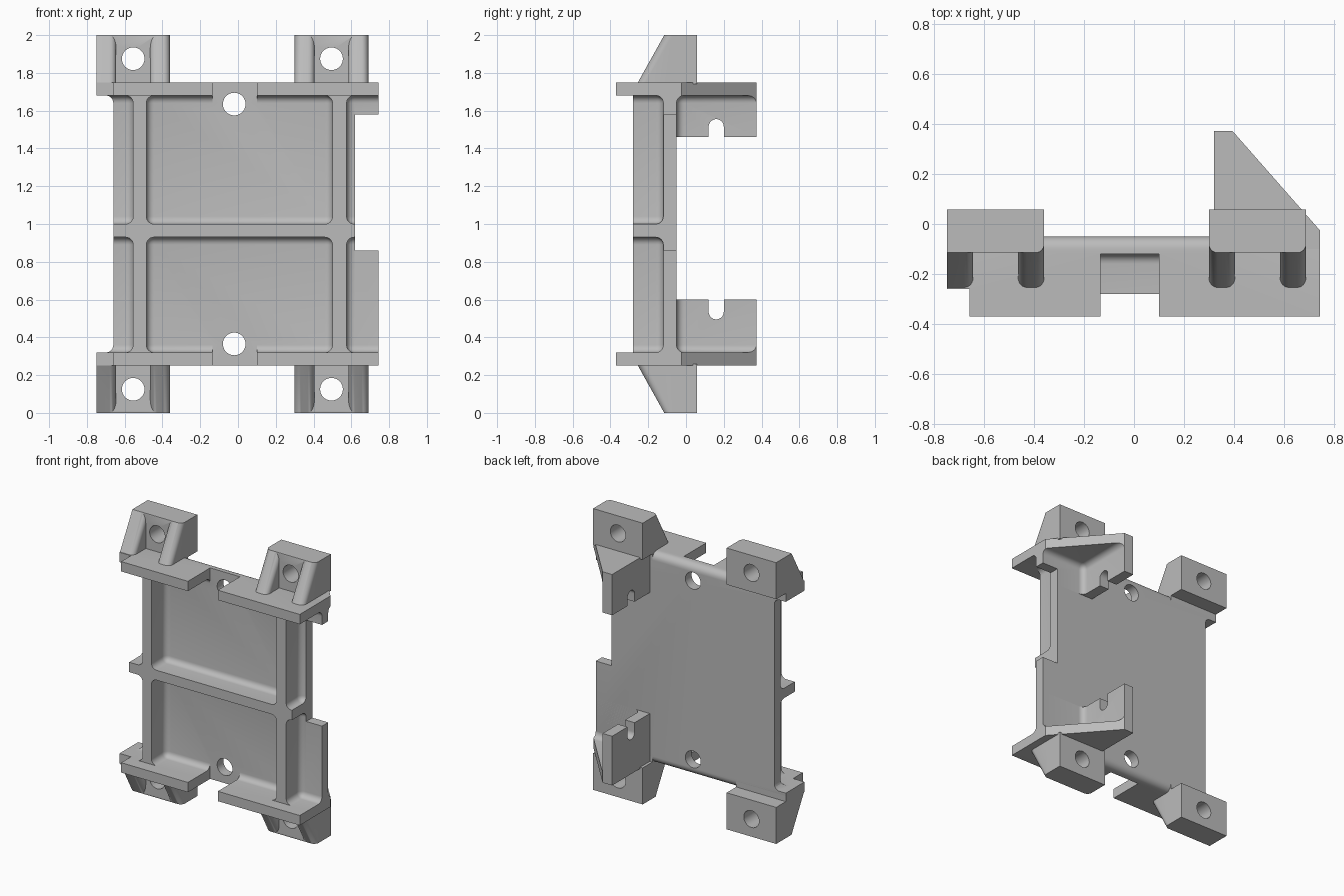
import bpy, bmesh, math
from mathutils import Matrix, Vector

if "Cube" in bpy.data.objects:
    bpy.data.objects.remove(bpy.data.objects["Cube"], do_unlink=True)

grey = bpy.data.materials.new("plain_grey")
grey.use_nodes = True
grey.diffuse_color = (0.5, 0.5, 0.5, 1)
grey.node_tree.nodes["Principled BSDF"].inputs["Base Color"].default_value = (0.5, 0.5, 0.5, 1)


def finish(name, bm):
    bmesh.ops.recalc_face_normals(bm, faces=bm.faces)
    mesh = bpy.data.meshes.new(name)
    bm.to_mesh(mesh)
    bm.free()
    mesh.materials.append(grey)
    ob = bpy.data.objects.new(name, mesh)
    bpy.context.collection.objects.link(ob)
    return ob


def prism(name, points, axis, lo, hi, radius=0, rule=None):
    """Extrude an outline along x or z, rounding the edges picked by rule."""
    bm = bmesh.new()
    place = (lambda p, t: (t, p[0], p[1])) if axis == "x" else (lambda p, t: (p[0], p[1], t))
    face = bm.faces.new([bm.verts.new(place(p, lo)) for p in points])
    moved = bmesh.ops.extrude_face_region(bm, geom=[face])["geom"]
    shift = Vector(place((0, 0), hi - lo))
    bmesh.ops.translate(bm, vec=shift, verts=[v for v in moved if isinstance(v, bmesh.types.BMVert)])
    bmesh.ops.recalc_face_normals(bm, faces=bm.faces)
    if radius:
        edges = [e for e in bm.edges if rule is None or rule(e.verts[0].co, e.verts[1].co)]
        bmesh.ops.bevel(bm, geom=edges, offset=radius, segments=6, profile=0.5, affect="EDGES")
    return finish(name, bm)


def box(name, x, y, z, radius=0, rule=None):
    (y0, y1), (z0, z1) = y, sorted(z)
    return prism(name, [(y0, z0), (y1, z0), (y1, z1), (y0, z1)], "x", x[0], x[1], radius, rule)


def cylinder(name, centre, radius, depth, axis):
    bm = bmesh.new()
    turn = Matrix.Rotation(math.pi / 2, 4, axis)
    bmesh.ops.create_cone(bm, cap_ends=True, segments=40, radius1=radius, radius2=radius,
                          depth=depth, matrix=Matrix.Translation(centre) @ turn)
    return finish(name, bm)


def combine(ob, other, operation="DIFFERENCE"):
    mod = ob.modifiers.new("cut", "BOOLEAN")
    mod.operation, mod.object, mod.solver = operation, other, "EXACT"
    bpy.context.view_layer.objects.active = ob
    bpy.ops.object.modifier_apply(modifier=mod.name)
    bpy.data.objects.remove(other, do_unlink=True)


def smooth(ob):
    bpy.ops.object.select_all(action="DESELECT")
    ob.select_set(True)
    bpy.context.view_layer.objects.active = ob
    bpy.ops.object.shade_smooth_by_angle(angle=math.radians(35))


BACK, FLOOR, RIB, FRONT = -0.05, -0.12, -0.28, -0.37
LOW, HIGH = 0.32, 1.68
FILLET = 0.04


def side_notch():
    return box("cutter", (0.62, 1), (-1, 1), (0.86, 1.58))


# Tray: a solid block with rounded pockets, leaving plate, ribs and flanges
tray = box("ribbed_plate", (-0.75, 0.745), (FRONT, BACK), (0.25, 1.75), 0.05,
           lambda a, b: abs(a.y - BACK) < 0.001 and abs(b.y - BACK) < 0.001 and abs(a.z - b.z) < 0.001)
combine(tray, box("cutter", (-1, 1), (-1, RIB), (LOW, HIGH)))
for columns in ((-1, -0.555), (-0.485, 0.50), (0.575, 1)):
    for rows in ((LOW, 0.93), (1.0, HIGH)):
        combine(tray, box("cutter", columns, (-0.8, FLOOR), rows, FILLET))

# Open sides, stepped flange ends, middle gaps and round holes
combine(tray, box("cutter", (-1.2, -0.66), (-1, 1), (LOW, HIGH), FILLET))
combine(tray, side_notch())
combine(tray, box("cutter", (-1, -0.66), (-1, -0.26), (-1, 3)))
for s in (-1, 1):
    combine(tray, box("cutter", (-0.135, 0.10), (-1, FLOOR), (1 + s * 0.6, 1 + s * 0.9)))
    combine(tray, cylinder("cutter", (-0.02, 0, 1 + s * 0.635), 0.06, 1, "X"))
smooth(tray)


def mount(name, x0, s, outer_sharp):
    """Drilled lug with two sloping gussets."""
    x1 = x0 + 0.39
    z = lambda h: 1 + s * h
    lug = box(name, (x0, x1), (-0.115, 0.058), (z(0.74), z(1)), 0.035,
              lambda a, b: a.y < -0.1 and b.y < -0.1 and abs(a.x - b.x) < 0.001
              and not (outer_sharp and a.x < x0 + 0.01))
    combine(lug, box("filler", (x0, x1), (-0.11, BACK), (z(0.69), z(0.76))), "UNION")
    outline = [(-0.26, z(0.74)), (-0.115, z(1)), (-0.07, z(1)), (-0.07, z(0.74))]
    for i, start in enumerate((x0, x1 - 0.105)):
        sharp = outer_sharp and i == 0
        rounded = lambda a, b: (abs(a.x - b.x) < 0.001 and abs(a.z - b.z) > 0.2
                                and max(a.y, b.y) < -0.1 and not (sharp and a.x < x0 + 0.01))
        combine(lug, prism("gusset", outline, "x", start, start + 0.105, 0.035, rounded), "UNION")
    combine(lug, cylinder("cutter", ((x0 + x1) / 2, 0, z(0.875)), 0.06, 1, "X"))
    smooth(lug)


for s, level in ((1, "upper"), (-1, "lower")):
    mount(level + "_right_mount", -0.75, s, True)
    mount(level + "_left_mount", 0.30, s, False)

# Rear brackets: slotted wall braced by a triangular shelf
shelf = [(0.32, -0.11), (0.745, -0.11), (0.745, -0.025), (0.395, 0.373), (0.32, 0.373)]
for s, level, reach, slot in ((1, "upper", 0.46, 0.515), (-1, "lower", 0.40, 0.465)):
    z = lambda h: 1 + s * h
    lo, hi = sorted((z(reach), z(0.75)))
    bracket = prism(level + "_rear_bracket", shelf, "z", lo, hi)
    combine(bracket, box("cutter", (0.395, 1.2), (BACK, 1), (z(0.1), z(0.68)), FILLET))
    combine(bracket, side_notch())
    combine(bracket, box("cutter", (0.2, 0.5), (0.12, 0.20), (z(0.3), z(slot))))
    combine(bracket, cylinder("cutter", (0.35, 0.16, z(slot)), 0.04, 0.3, "Y"))
    smooth(bracket)
